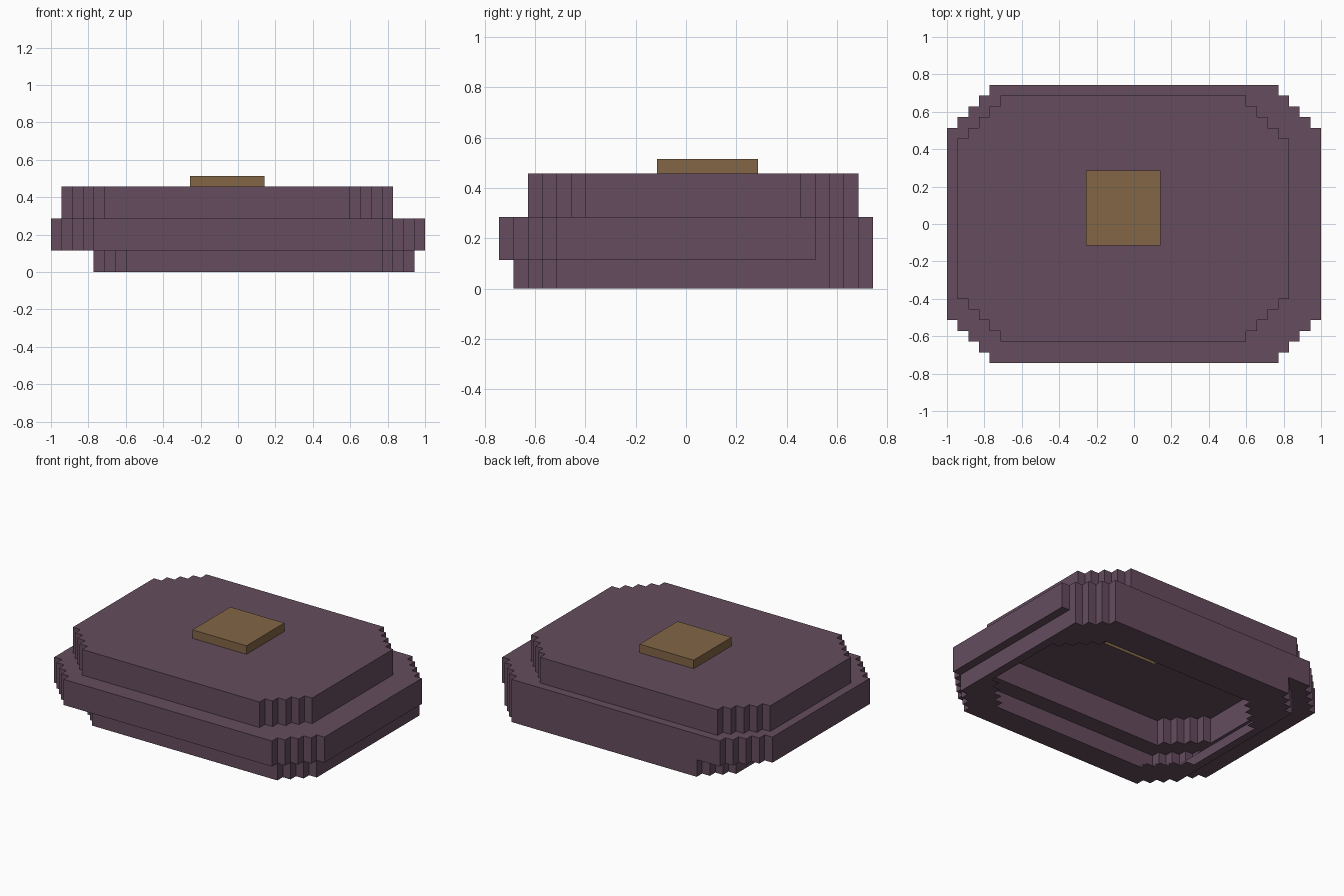
import bpy
import bmesh
from mathutils import Vector

default = bpy.data.objects.get("Cube")
if default:
    bpy.data.objects.remove(default, do_unlink=True)

UNIT = 2 / 35                      # edge of one block
NX, NY = 35, 26                    # block grid footprint


def material(name, colour):
    mat = bpy.data.materials.new(name)
    mat.use_nodes = True
    mat.diffuse_color = (*colour, 1)
    bsdf = mat.node_tree.nodes["Principled BSDF"]
    bsdf.inputs["Base Color"].default_value = (*colour, 1)
    bsdf.inputs["Roughness"].default_value = 0.9
    return mat


def stepped(x0, x1, y0, y1, corner):
    """Blocks of a rectangle whose corners are cut in single-block stairs."""
    cells = set()
    for i in range(x0, x1):
        for j in range(y0, y1):
            dx = min(i - x0, x1 - 1 - i)
            dy = min(j - y0, y1 - 1 - j)
            if dx + dy >= corner:
                cells.add((i, j))
    return cells


def tier(name, cells, z0, z1, below, above, mat):
    """Hollow tier: side walls, plus caps wherever no neighbouring tier joins."""
    bm = bmesh.new()

    def quad(*corners):
        points = [Vector((x - NX / 2, y - NY / 2, z)) * UNIT for x, y, z in corners]
        bm.faces.new([bm.verts.new(p) for p in points])

    def cap(i, j, z, up):
        ring = [(i, j, z), (i + 1, j, z), (i + 1, j + 1, z), (i, j + 1, z)]
        quad(*(ring if up else ring[::-1]))

    for i, j in sorted(cells):
        if (i, j) not in above:
            cap(i, j, z1, True)
        if (i, j) not in below:
            cap(i, j, z0, False)
        sides = [((i, j - 1), (i, j), (i + 1, j)),
                 ((i + 1, j), (i + 1, j), (i + 1, j + 1)),
                 ((i, j + 1), (i + 1, j + 1), (i, j + 1)),
                 ((i - 1, j), (i, j + 1), (i, j))]
        for neighbour, a, b in sides:
            if neighbour not in cells:
                quad((*a, z0), (*b, z0), (*b, z1), (*a, z1))

    # Merge the block faces into large flat panels
    bmesh.ops.remove_doubles(bm, verts=bm.verts, dist=UNIT / 100)
    bmesh.ops.dissolve_limit(bm, angle_limit=0.01, verts=bm.verts, edges=bm.edges)
    mesh = bpy.data.meshes.new(name)
    bm.to_mesh(mesh)
    bm.free()
    mesh.materials.append(mat)
    obj = bpy.data.objects.new(name, mesh)
    bpy.context.collection.objects.link(obj)
    return obj


plum = material("dark_plum", (0.13, 0.073, 0.112))
tan = material("tan_brown", (0.223, 0.133, 0.061))

# Footprints of the tiers and of the opening underneath
opening = stepped(5, 33, 4, 22, 4)
base = stepped(4, 34, 1, 26, 3)
band = stepped(0, NX, 0, NY, 4)
top = stepped(1, 32, 2, 25, 4)
handle = stepped(13, 20, 11, 18, 0)

tier("lower_rim", base, 0, 2, opening, base, plum)
tier("wide_band", band, 2, 5, base, top, plum)
tier("upper_tier", top, 5, 8, top, handle, plum)
tier("handle", handle, 8, 9, handle, set(), tan)
